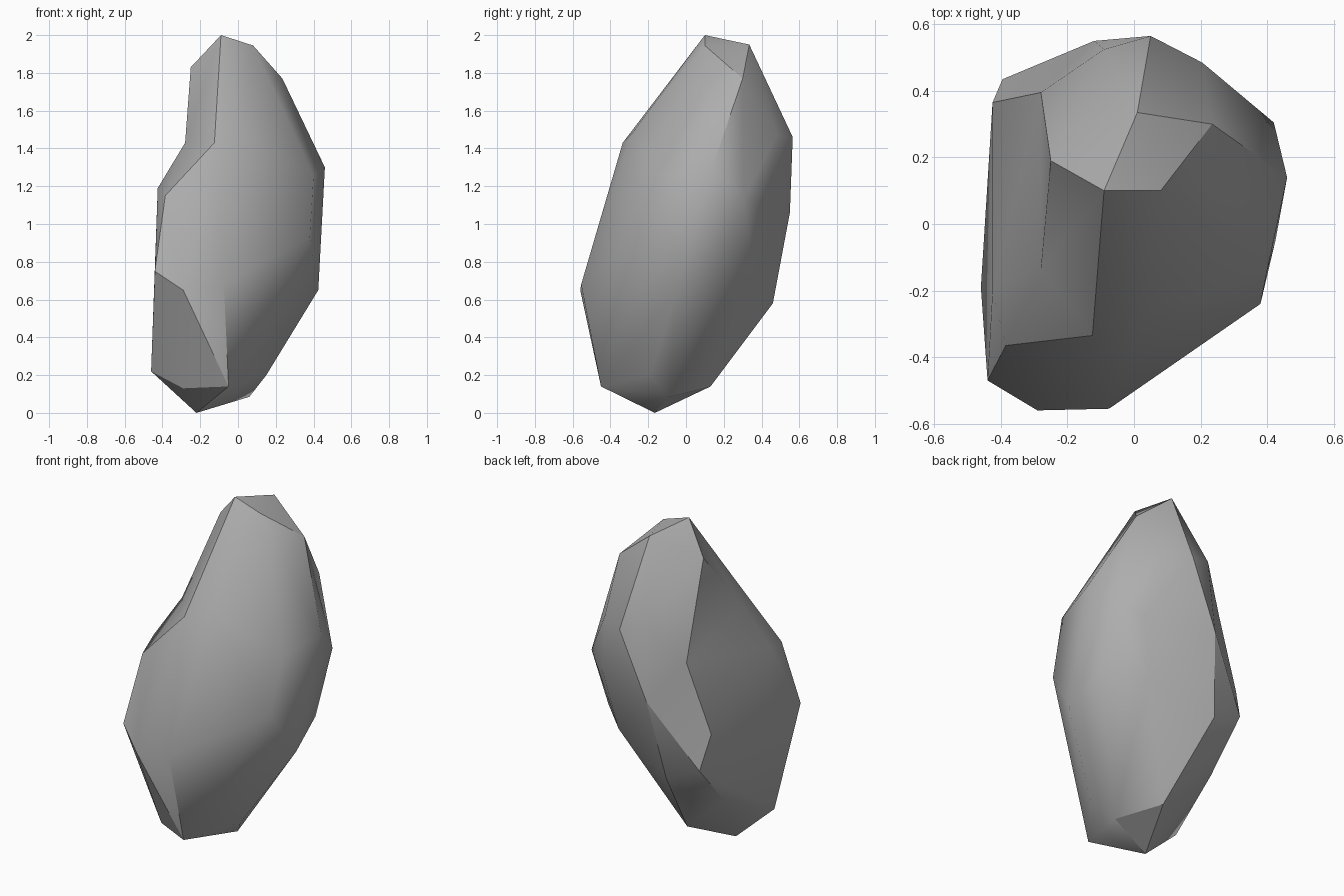
import bpy
import bmesh
import math

cube = bpy.data.objects.get("Cube")
if cube:
    bpy.data.objects.remove(cube, do_unlink=True)

# Corners of the boulder's convex body
body = {
    # crown
    "peak": (-.09, .10, 2.0), "brow": (.08, .10, 1.945),
    "crown_back": (.01, .335, 1.95), "shoulder": (.235, .30, 1.77),
    # front
    "ridge": (-.125, -.335, 1.43), "chest": (.02, -.285, 1.48),
    "ledge_front": (-.385, -.365, 1.15), "belly_side": (-.44, -.47, .75),
    "belly_a": (-.29, -.56, .65), "belly_b": (-.075, -.555, .68),
    # +x flank
    "flank_a": (.46, .14, 1.30), "flank_b": (.40, -.14, 1.255),
    "flank_c": (.38, -.24, .93), "flank_d": (.425, -.05, .65),
    "flank_e": (.395, .18, .77), "flank_f": (.42, .305, 1.14),
    # back
    "back_a": (.205, .485, 1.47), "back_b": (.05, .565, 1.46),
    "back_c": (-.09, .525, 1.5), "back_d": (-.12, .55, 1.06),
    "back_e": (.27, .41, 1.08), "back_f": (.2, .36, .74),
    "back_g": (-.19, .46, .58), "back_h": (-.22, .27, .35),
    # -x flank
    "ledge_low": (-.425, -.2, 1.19), "ledge_back": (-.425, .365, .875),
    "rump": (-.395, .435, .67), "haunch": (-.39, .19, .40),
    # foot
    "foot_side": (-.46, -.19, .22), "foot_front": (-.29, -.32, .13),
    "foot_nose": (-.05, -.45, .14), "foot_a": (.15, -.19, .20),
    "foot_b": (.06, -.09, .085), "foot_back": (-.10, .13, .14),
    "tip": (-.22, -.165, 0),
}
# Corners of the hollow in the -x side
hollow = {
    "hollow_top": (-.25, .19, 1.83),
    "hollow_front": (-.28, -.135, 1.43),
    "hollow_back": (-.28, .395, 1.28),
}
rim = ["peak", "ridge", "ledge_front", "ledge_low", "ledge_back",
       "rump", "back_d", "back_c", "crown_back"]
patch = [
    ("peak", "hollow_top", "hollow_front"),
    ("peak", "hollow_front", "ridge"),
    ("hollow_front", "ledge_front", "ridge"),
    ("hollow_front", "ledge_low", "ledge_front"),
    ("hollow_front", "hollow_back", "ledge_low"),
    ("hollow_back", "ledge_back", "ledge_low"),
    ("hollow_top", "hollow_back", "hollow_front"),
    ("peak", "crown_back", "hollow_top"),
    ("crown_back", "back_c", "hollow_top"),
    ("hollow_top", "back_c", "hollow_back"),
    ("hollow_back", "back_c", "back_d"),
    ("hollow_back", "back_d", "ledge_back"),
    ("ledge_back", "back_d", "rump"),
]

# Convex body
bm = bmesh.new()
verts = {name: bm.verts.new(co) for name, co in body.items()}
bmesh.ops.convex_hull(bm, input=list(bm.verts))

# Open the body inside the rim, then line the hollow
rim_verts = {verts[n] for n in rim}
opened = [f for f in bm.faces if all(v in rim_verts for v in f.verts)]
bmesh.ops.delete(bm, geom=opened, context='FACES_ONLY')
bmesh.ops.delete(bm, geom=[e for e in bm.edges if not e.link_faces],
                 context='EDGES')
for name, co in hollow.items():
    verts[name] = bm.verts.new(co)
for names in patch:
    corners = [verts[n] for n in names if verts[n].is_valid]
    if len(corners) == 3 and not bm.faces.get(corners):
        bm.faces.new(corners)

# Close any gaps and tidy up
bmesh.ops.delete(bm, geom=[v for v in bm.verts if not v.link_faces],
                 context='VERTS')
bmesh.ops.holes_fill(bm, edges=[e for e in bm.edges if e.is_boundary], sides=0)
bmesh.ops.triangulate(bm, faces=[f for f in bm.faces if len(f.verts) > 3])
bmesh.ops.recalc_face_normals(bm, faces=list(bm.faces))

mesh = bpy.data.meshes.new("boulder")
bm.to_mesh(mesh)
bm.free()
boulder = bpy.data.objects.new("boulder", mesh)
bpy.context.collection.objects.link(boulder)

# Stone grey
stone = bpy.data.materials.new("stone_grey")
stone.use_nodes = True
colour = (.42, .42, .42, 1)
stone.diffuse_color = colour
bsdf = next(n for n in stone.node_tree.nodes if n.type == 'BSDF_PRINCIPLED')
bsdf.inputs["Base Color"].default_value = colour
bsdf.inputs["Roughness"].default_value = .9
mesh.materials.append(stone)

# Soft facets with sharp main ridges
bpy.ops.object.select_all(action='DESELECT')
boulder.select_set(True)
bpy.context.view_layer.objects.active = boulder
bpy.ops.object.shade_smooth_by_angle(angle=math.radians(30))
